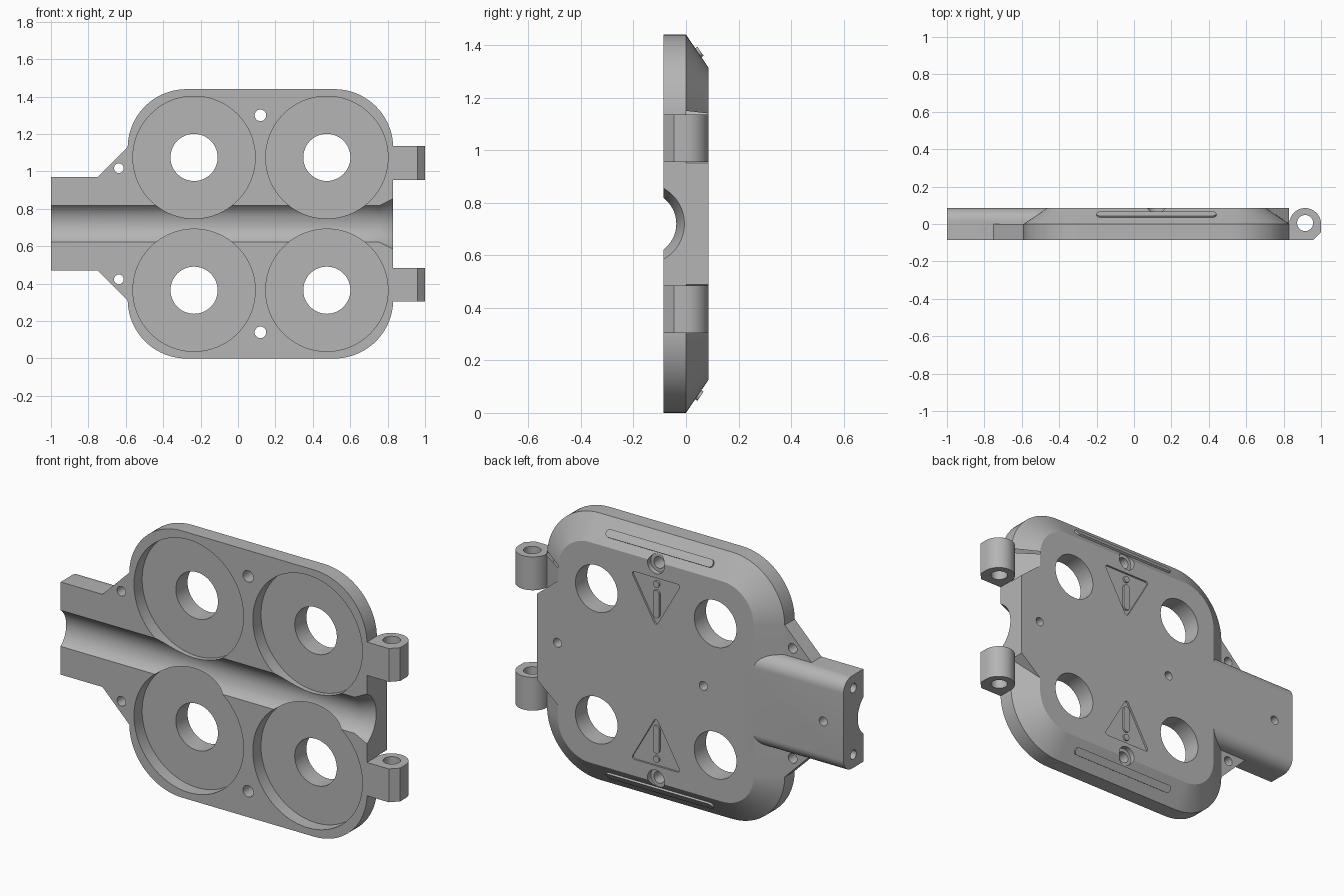
import bpy, bmesh, math
from mathutils import Vector, Matrix

cube = bpy.data.objects.get("Cube")
if cube:
    bpy.data.objects.remove(cube, do_unlink=True)

grey = bpy.data.materials.new("matte grey")
grey.use_nodes = True
grey.diffuse_color = (0.46, 0.46, 0.46, 1)
grey.node_tree.nodes["Principled BSDF"].inputs["Base Color"].default_value = grey.diffuse_color

T = 0.085            # half thickness
MID = 0.72           # mid height
CX = 0.12            # middle of the housing


# Outline coordinates (u, v) plus depth w, placed along each axis
def along_x(u, v, w): return (w, u, v)
def along_y(u, v, w): return (u, w, v)
def along_z(u, v, w): return (u, v, w)


def circle(u, v, r, n=64):
    return [(u + r * math.cos(2 * math.pi * i / n), v + r * math.sin(2 * math.pi * i / n)) for i in range(n)]


def box(u0, u1, v0, v1):
    return [(u0, v0), (u1, v0), (u1, v1), (u0, v1)]


def rounded(points, radii, n=10):
    """Polygon with each corner replaced by an arc; radius 0 keeps it sharp."""
    if not isinstance(radii, (list, tuple)):
        radii = [radii] * len(points)
    pts = [Vector(p) for p in points]
    out = []
    for i, p in enumerate(pts):
        r = radii[i]
        if r == 0:
            out.append(tuple(p))
            continue
        d1 = (pts[i - 1] - p).normalized()
        d2 = (pts[(i + 1) % len(pts)] - p).normalized()
        half = d1.angle(d2) / 2
        c = p + (d1 + d2).normalized() * (r / math.sin(half))
        t = r / math.tan(half)
        a, b = p + d1 * t - c, p + d2 * t - c
        a0 = math.atan2(a.y, a.x)
        sweep = (math.atan2(b.y, b.x) - a0 + math.pi) % (2 * math.pi) - math.pi
        for k in range(n + 1):
            ang = a0 + sweep * k / n
            out.append((c.x + r * math.cos(ang), c.y + r * math.sin(ang)))
    return out


def loft(name, place, *rings):
    """Closed solid through (outline, depth) rings."""
    bm = bmesh.new()
    loops = [[bm.verts.new(place(u, v, w)) for u, v in pts] for pts, w in rings]
    for lo, hi in zip(loops, loops[1:]):
        for i in range(len(lo)):
            j = (i + 1) % len(lo)
            bm.faces.new((lo[i], lo[j], hi[j], hi[i]))
    bm.faces.new(loops[0])
    bm.faces.new(loops[-1])
    bmesh.ops.recalc_face_normals(bm, faces=bm.faces)
    mesh = bpy.data.meshes.new(name)
    bm.to_mesh(mesh)
    bm.free()
    ob = bpy.data.objects.new(name, mesh)
    mesh.materials.append(grey)
    bpy.context.collection.objects.link(ob)
    return ob


def prism(name, place, pts, a, b):
    return loft(name, place, (pts, a), (pts, b))


# Housing: straight front half, chamfered back half
IN = 0.125
front_outline = rounded(box(-0.59, 0.83, 0, 1.44), 0.315, 20)
back_outline = rounded(box(-0.59 + IN, 0.83 - IN, IN, 1.44 - IN), 0.315 - IN, 20)
housing = loft("clamp_housing", along_y, (front_outline, -T), (front_outline, 0), (back_outline, T))


def combine(tool, operation):
    tool.hide_render = True
    mod = housing.modifiers.new(tool.name, 'BOOLEAN')
    mod.operation = operation
    mod.solver = 'EXACT'
    mod.object = tool
    bpy.context.view_layer.update()
    deps = bpy.context.evaluated_depsgraph_get()
    mesh = bpy.data.meshes.new_from_object(housing.evaluated_get(deps))
    housing.modifiers.clear()
    housing.data = mesh
    bpy.data.objects.remove(tool, do_unlink=True)


def add(tool): combine(tool, 'UNION')
def cut(tool): combine(tool, 'DIFFERENCE')


# Handle with rounded back edges
add(prism("handle", along_x,
          rounded([(-T, 0.47), (T, 0.47), (T, 0.97), (-T, 0.97)], [0, 0.07, 0.07, 0]), -1, -0.4))

# Block between the hinges, flaring into the chamfer
add(prism("hinge_block", along_y,
          [(0.6, 0.35), (0.7, 0.38), (0.83, 0.488), (0.83, 0.952), (0.7, 1.06), (0.6, 1.09)], -T, T))

# Mirrored details, s = +1 upper and -1 lower
for s in (1, -1):
    def zz(h): return MID + s * h

    # Gusset beside the handle
    add(prism("gusset", along_y,
              [(-0.75, zz(0.25)), (-0.59, zz(0.41)), (-0.5, zz(0.41)), (-0.5, zz(0.2)), (-0.75, zz(0.2))], -T, 0))

    # Hinge knuckle
    arc = [(0.915 + T * math.cos(math.pi * i / 24), T * math.sin(math.pi * i / 24)) for i in range(25)]
    add(prism("hinge_knuckle", along_z,
              [(0.78, -T), (0.96, -T), (1.0, -0.045)] + arc + [(0.78, 0)], zz(0.235), zz(0.415)))
    cut(prism("hinge_bore", along_z, circle(0.915, 0.005, 0.043, 32), zz(0.22), zz(0.43)))

    # Raised bar on the chamfer
    def on_chamfer(u, v, w):
        return (CX + u, 0.047 - 0.563 * v + 0.827 * w, zz(0.651 + 0.827 * v + 0.563 * w))
    add(prism("chamfer_bar", on_chamfer, rounded(box(-0.32, 0.32, -0.021, 0.021), 0.0205), -0.02, 0.01))

    # Recessed warning triangle with a raised dot and bar
    tri = [(CX - 0.15, zz(0.507)), (CX + 0.15, zz(0.507)), (CX, zz(0.245))]
    cut(prism("triangle_recess", along_y, rounded(tri, 0.012, 4), T - 0.01, 0.12))
    add(prism("mark_dot", along_y, circle(CX, zz(0.472), 0.018, 24), 0.06, T))
    add(prism("mark_bar", along_y,
              rounded(box(CX - 0.019, CX + 0.019, min(zz(0.29), zz(0.44)), max(zz(0.29), zz(0.44))), 0.0185, 6),
              0.06, T))

# Cable channel with a flared end
AX = -0.16
cut(loft("cable_channel", along_x,
         (circle(AX, MID, 0.123, 96), -1.1), (circle(AX, MID, 0.123, 96), 0.755),
         (circle(AX, MID, 0.154, 96), 0.83), (circle(AX, MID, 0.154, 96), 0.9)))

# Round pockets with through holes
for x in (-0.235, 0.475):
    for z in (0.365, 1.075):
        cut(prism("pocket", along_y, circle(x, z, 0.327, 96), -0.2, -0.015))
        cut(prism("pocket_hole", along_y, circle(x, z, 0.126, 48), -0.2, 0.2))

# Screw holes
for s in (1, -1):
    cut(prism("screw_hole", along_y, circle(CX, MID + s * 0.58, 0.031, 32), -0.2, 0.2))
    cut(prism("screw_head_seat", along_y, circle(CX, MID + s * 0.58, 0.05, 32), 0.058, 0.2))
    cut(prism("gusset_hole", along_y, circle(-0.637, MID + s * 0.297, 0.026, 24), -0.2, 0.2))
    cut(prism("end_hole", along_x, circle(0.0, MID + s * 0.18, 0.025, 24), -1.1, -0.9))
for x in (-0.879, -0.163, 0.708):
    cut(prism("back_hole", along_y, circle(x, MID, 0.024, 24), 0.02, 0.2))

# Smooth round surfaces, sharp edges
bpy.ops.object.select_all(action='DESELECT')
housing.select_set(True)
bpy.context.view_layer.objects.active = housing
bpy.ops.object.shade_smooth_by_angle(angle=math.radians(25))
